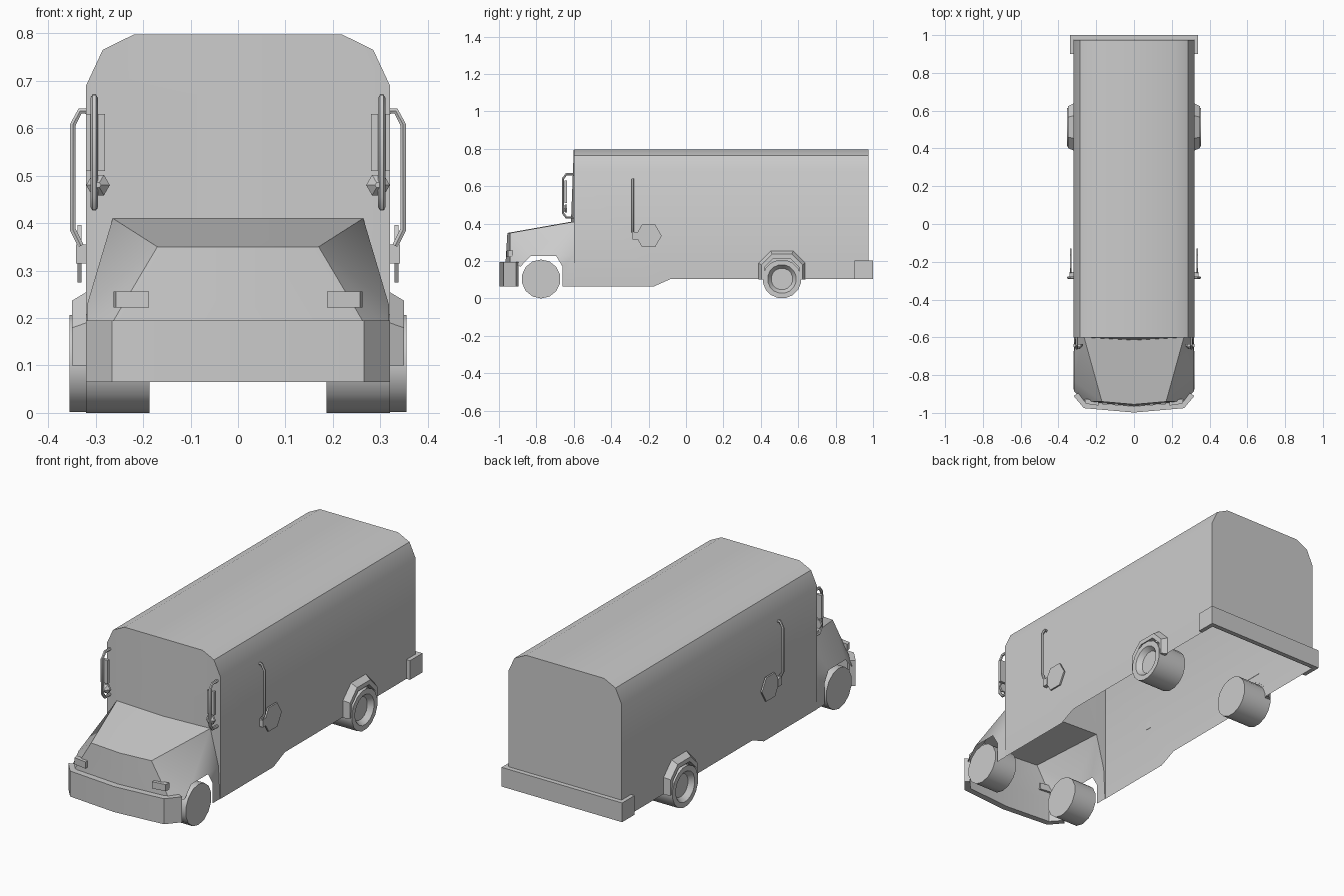
import bpy
import bmesh
from math import cos, sin, tau, radians

if "Cube" in bpy.data.objects:
    bpy.data.objects.remove(bpy.data.objects["Cube"])

paint = bpy.data.materials.new("plain_grey")
paint.use_nodes = True
GREY = (0.6, 0.6, 0.6, 1)
paint.diffuse_color = GREY
paint.node_tree.nodes["Principled BSDF"].inputs["Base Color"].default_value = GREY
SIDES = (("left", 1), ("right", -1))


def finish(obj, angle=40):
    obj.data.materials.clear()
    obj.data.materials.append(paint)
    bpy.ops.object.select_all(action="DESELECT")
    obj.select_set(True)
    bpy.context.view_layer.objects.active = obj
    bpy.ops.object.shade_smooth_by_angle(angle=radians(angle))
    return obj


def make(name, faces, angle=40):
    """Build a mesh from polygons given as point lists, welding shared points."""
    bm = bmesh.new()
    for points in faces:
        bm.faces.new([bm.verts.new(p) for p in points])
    bmesh.ops.remove_doubles(bm, verts=bm.verts, dist=0.0005)
    bmesh.ops.recalc_face_normals(bm, faces=bm.faces)
    mesh = bpy.data.meshes.new(name)
    bm.to_mesh(mesh)
    bm.free()
    obj = bpy.data.objects.new(name, mesh)
    bpy.context.collection.objects.link(obj)
    return finish(obj, angle)


def bridge(a, b, closed=True):
    n = len(a)
    return [[a[i], a[(i + 1) % n], b[(i + 1) % n], b[i]] for i in range(n if closed else n - 1)]


def loft(name, rings, angle=40, caps=True):
    faces = [f for a, b in zip(rings, rings[1:]) for f in bridge(a, b)]
    return make(name, faces + ([rings[0], rings[-1]] if caps else []), angle)


def box(name, x, y, z):
    ring = [(x[0], y[0]), (x[1], y[0]), (x[1], y[1]), (x[0], y[1])]
    return loft(name, [[(*p, h) for p in ring] for h in z])


def flip(points):
    return [(-x, y, z) for x, y, z in points]


def disc(x, y, z, r, n, turn=0.0):
    return [(x, y + r * cos(tau * (i + turn) / n), z + r * sin(tau * (i + turn) / n)) for i in range(n)]


def tube(name, points, radius):
    curve = bpy.data.curves.new(name, "CURVE")
    curve.dimensions = "3D"
    curve.bevel_depth = radius
    curve.bevel_resolution = 1
    curve.use_fill_caps = True
    line = curve.splines.new("POLY")
    line.points.add(len(points) - 1)
    for point, co in zip(line.points, points):
        point.co = (*co, 1)
    obj = bpy.data.objects.new(name, curve)
    bpy.context.collection.objects.link(obj)
    bpy.ops.object.select_all(action="DESELECT")
    obj.select_set(True)
    bpy.context.view_layer.objects.active = obj
    bpy.ops.object.convert(target="MESH")
    finish(bpy.context.object)


# Body shell, open underneath, with a stepped lower edge
FRONT, BACK = -0.6, 0.975
roof = [(0.32, 0.69), (0.285, 0.765), (0.22, 0.797)]
roof += [(-x, z) for x, z in reversed(roof)]
front_arc = [(x, FRONT, z) for x, z in roof]
back_arc = [(x, BACK, z) for x, z in roof]
shell = bridge(front_arc, back_arc, closed=False)
skirt = [(FRONT, 0.065), (-0.17, 0.065), (-0.08, 0.105), (BACK, 0.105)]
for s in (1, -1):
    shell.append([(s * 0.32, y, z) for y, z in skirt + [(BACK, 0.69), (FRONT, 0.69)]])
shell.append(back_arc + [(-0.32, BACK, 0.105), (0.32, BACK, 0.105)])

# Front wall, slightly bowed, cut away where the hood joins
cowl = (0.264, FRONT, 0.41)
hip = (0.31, FRONT, 0.23)
sill = (0.318, FRONT, 0.065)
cowl_mid = (0, -0.615, 0.41)
for side in (lambda p: p, flip):
    shell.append(side([(0, FRONT, 0.797), front_arc[2], cowl, cowl_mid]))
    shell.append(side([front_arc[2], front_arc[1], front_arc[0], cowl]))
    shell.append(side([front_arc[0], (0.32, FRONT, 0.065), sill, hip, cowl]))
make("body", shell, 35)

# Hood with wheel arches
nose = (0.17, -0.94, 0.35)
nose_mid = (0, -0.955, 0.35)
chin = (0.265, -0.94, 0.19)
chin_mid = (0, -0.965, 0.19)
arch = [(0.318, y, z) for y, z in ((-0.66, 0.065), (-0.66, 0.17), (-0.695, 0.228),
                                   (-0.83, 0.228), (-0.885, 0.17))]
hood = []
for side in (lambda p: p, flip):
    panels = [[cowl, nose, nose_mid, cowl_mid], [nose, chin, chin_mid, nose_mid],
              [cowl, hip, arch[2]], [hip, arch[1], arch[2]], [hip, sill, arch[0], arch[1]],
              [cowl, arch[2], arch[3], nose], [nose, arch[3], arch[4]], [nose, arch[4], chin]]
    hood += [side(p) for p in panels]
make("hood", hood, 50)


def band(name, outer, inner, z):
    """Bumper strip: half outlines mirrored across the middle."""
    path = [outer[::-1] + [(-x, y) for x, y in outer[1:]],
            inner[::-1] + [(-x, y) for x, y in inner[1:]]]
    ring = path[0] + path[1][::-1]
    caps = []
    n = len(path[0])
    for h in z:
        caps += bridge([(*p, h) for p in path[0]], [(*p, h) for p in path[1]], closed=False)
    walls = bridge([(*p, z[0]) for p in ring], [(*p, z[1]) for p in ring])
    make(name, caps + walls, 20)


band("front_bumper", [(0, -0.998), (0.265, -0.975), (0.32, -0.91)],
     [(0, -0.965), (0.25, -0.945), (0.295, -0.895)], (0.065, 0.195))
band("rear_bumper", [(0, 1.0), (0.34, 1.0), (0.34, 0.9)],
     [(0, 0.976), (0.318, 0.976), (0.318, 0.9)], (0.105, 0.203))

for label, s in SIDES:
    # Wheels: plain at the front, recessed rim at the rear
    loft(f"front_wheel_{label}", [disc(s * x, -0.775, 0.104, 0.104, 14, 0.5) for x in (0.187, 0.32)])
    rear = [(0.19, 0.104), (0.355, 0.104), (0.355, 0.077), (0.33, 0.058)]
    loft(f"rear_wheel_{label}", [disc(s * x, 0.513, 0.104, r, 16, 0.5) for x, r in rear])

    # Rear wheel arch flare
    half = [(0.125, 0.1), (0.125, 0.19), (0.06, 0.255)]
    outline = half + [(-y, z) for y, z in reversed(half)]

    def flare(x, scale):
        return [(s * x, 0.513 + y * scale, 0.1 + (z - 0.1) * scale) for y, z in outline]

    rings = [flare(0.319, 1), flare(0.35, 0.88), flare(0.35, 0.74), flare(0.319, 0.74)]
    faces = [f for a, b in zip(rings, rings[1:]) for f in bridge(a, b, closed=False)]
    ends = [[r[i] for r in rings] for i in (0, -1)]
    make(f"rear_flare_{label}", faces + ends, 20)

    # Folding sign, its bracket and the grab rail above
    loft(f"sign_{label}", [disc(s * x, -0.2, 0.335, 0.07, 6) for x in (0.33, 0.338)])
    box(f"sign_bracket_{label}", (s * 0.318, s * 0.341), (-0.285, -0.255), (0.315, 0.355))
    rail = [(0.318, 0.636), (0.333, 0.636), (0.348, 0.607), (0.348, 0.386), (0.331, 0.352)]
    tube(f"grab_rail_{label}", [(s * x, -0.284, z) for x, z in rail], 0.007)

    # Mirror frame, flat mirror and round mirror
    frame = [(-0.6, 0.664), (-0.64, 0.664), (-0.658, 0.64), (-0.658, 0.457), (-0.64, 0.433), (-0.6, 0.433)]
    tube(f"mirror_frame_{label}", [(s * 0.303, y, z) for y, z in frame], 0.0075)
    box(f"mirror_{label}", (s * 0.28, s * 0.32), (-0.65, -0.635), (0.51, 0.63))
    bulge = [[(s * (0.295 + 0.025 * k * cos(tau * i / 6)), y, 0.48 + 0.025 * k * sin(tau * i / 6))
              for i in range(6)] for y, k in ((-0.662, 0.25), (-0.645, 1), (-0.635, 1))]
    loft(f"round_mirror_{label}", bulge, 20)

    # Headlamp strip wrapping the hood corner
    lamp = [[(s * x, y, z) for x, y in ((0.188, -0.961), (0.257, -0.951), (0.262, -0.925), (0.188, -0.935))]
            for z in (0.222, 0.256)]
    loft(f"headlamp_{label}", lamp, 20)
